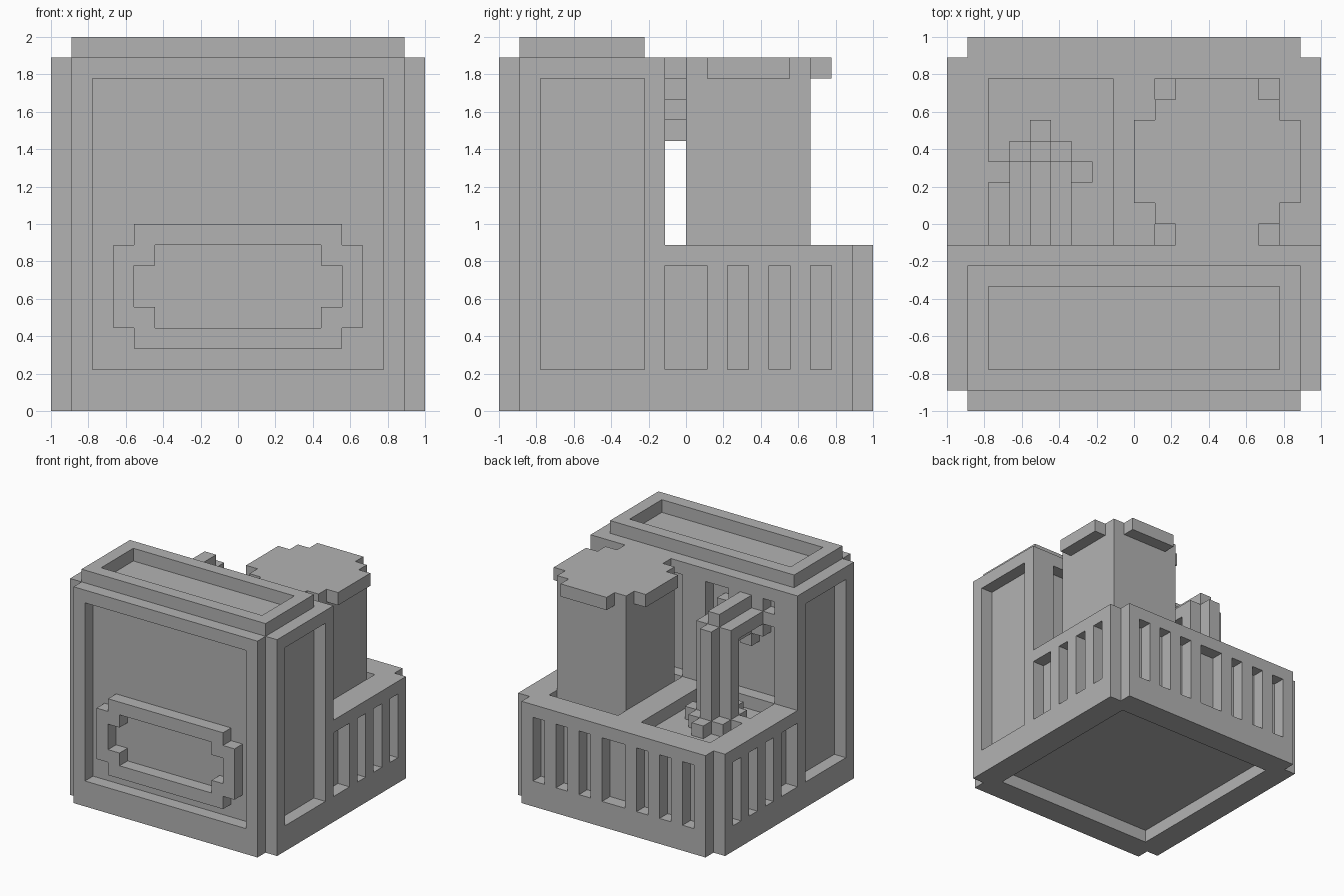
import bpy
import bmesh
import math
from itertools import product
from mathutils import Vector

SIZE = 18            # blocks along the longest side
UNIT = 2 / SIZE

default = bpy.data.objects.get("Cube")
if default:
    bpy.data.objects.remove(default, do_unlink=True)

grey = bpy.data.materials.new("plain_grey")
grey.use_nodes = True
colour = (0.45, 0.45, 0.45, 1)
grey.diffuse_color = colour
grey.node_tree.nodes["Principled BSDF"].inputs["Base Color"].default_value = colour


def box(x, y, z):
    """Set of unit blocks filling three (start, end) ranges."""
    return set(product(range(*x), range(*y), range(*z)))


def both_sides(blocks):
    """Add the blocks mirrored across the middle plane."""
    return blocks | {(SIZE - 1 - x, y, z) for x, y, z in blocks}


def diamond(radius, length, centre, axis):
    """Stepped rod with a diamond section; axis 1 runs along y, axis 2 along z."""
    blocks = set()
    reach = range(-radius, radius + 1)
    for a, b, c in product(reach, reach, range(*length)):
        if abs(a) + abs(b) <= radius:
            u, v = centre[0] + a, centre[1] + b
            blocks.add((u, c, v) if axis == 1 else (u, v, c))
    return blocks


def build(name, blocks):
    """Skin the outside of a block set and merge its flat faces."""
    bm = bmesh.new()
    corners = {}

    def corner(p):
        key = tuple(p)
        if key not in corners:
            x, y, z = key
            corners[key] = bm.verts.new((x * UNIT - 1, y * UNIT - 1, z * UNIT))
        return corners[key]

    for block in blocks:
        for axis, side in product(range(3), (0, 1)):
            near = list(block)
            near[axis] += 2 * side - 1
            if tuple(near) in blocks:
                continue
            start = Vector(block)
            start[axis] += side
            u, v = Vector(), Vector()
            u[(axis + 1) % 3] = v[(axis + 2) % 3] = 1
            loop = [start, start + u, start + u + v, start + v]
            if not side:
                loop.reverse()
            bm.faces.new([corner(tuple(int(c) for c in p)) for p in loop])
    bmesh.ops.dissolve_limit(bm, angle_limit=math.radians(1),
                             verts=bm.verts[:], edges=bm.edges[:])
    mesh = bpy.data.meshes.new(name)
    bm.to_mesh(mesh)
    bm.free()
    mesh.materials.append(grey)
    obj = bpy.data.objects.new(name, mesh)
    bpy.context.collection.objects.link(obj)
    return obj


full, inner, panel = (0, 18), (1, 17), (2, 16)
left_bay, right_bay = (2, 8), (10, 16)

# Housing: tall cabinet at the front, low deck behind, notched upright corners
housing = box(full, inner, (0, 8)) | box(inner, full, (0, 8))
housing |= box(full, (1, 8), (8, 17)) | box(inner, (0, 1), (8, 17))

# Recessed panels on the underside, front and both sides
housing -= box(panel, panel, (0, 1))
housing -= box(panel, (0, 1), panel)
housing -= both_sides(box((0, 1), (2, 7), panel))

# Bays sunk into the deck and the cabinet's rear wall
for bay in (left_bay, right_bay):
    housing -= box(bay, (8, 16), (7, 8))
    housing -= box(bay, (7, 8), (8, 16))

# Vent slots along the deck's sides and back
slot_height = (2, 7)
housing -= both_sides(box((0, 1), (8, 10), slot_height))
for start in (11, 13, 15):
    slot = (start, start + 1)
    housing -= both_sides(box((0, 1), slot, slot_height))
    housing -= both_sides(box(slot, (17, 18), slot_height))
housing -= box((8, 10), (17, 18), slot_height)
build("housing", housing)

# Raised rim on the cabinet top
build("top_rim", box(inner, (1, 7), (17, 18)) - box(panel, (2, 6), (17, 18)))

# Stepped frame standing on the front panel
skin = (0, 1)
frame = box((3, 15), skin, (4, 8)) | box((4, 14), skin, (3, 9))
frame -= box((4, 14), skin, (5, 7)) | box((5, 13), skin, (4, 8))
build("front_frame", frame)

# Square tank with a lipped lid
build("tank", box(right_bay, (9, 15), (7, 16)))
lid = box(right_bay, (9, 15), (16, 17))
lid |= box((11, 15), (8, 16), (16, 17)) | box((9, 17), (10, 14), (16, 17))
build("tank_lid", lid)

# Elbow pipe rising from the deck and turning into the cabinet wall
riser = diamond(1, (7, 15), (4, 11), 2)
run = diamond(1, (7, 12), (4, 14), 1)
foot = diamond(2, (7, 8), (4, 11), 2)
wall_flange = {b for b in diamond(2, (7, 8), (4, 14), 1) if b[2] < 16}
build("elbow_pipe", riser | run | foot | wall_flange)
